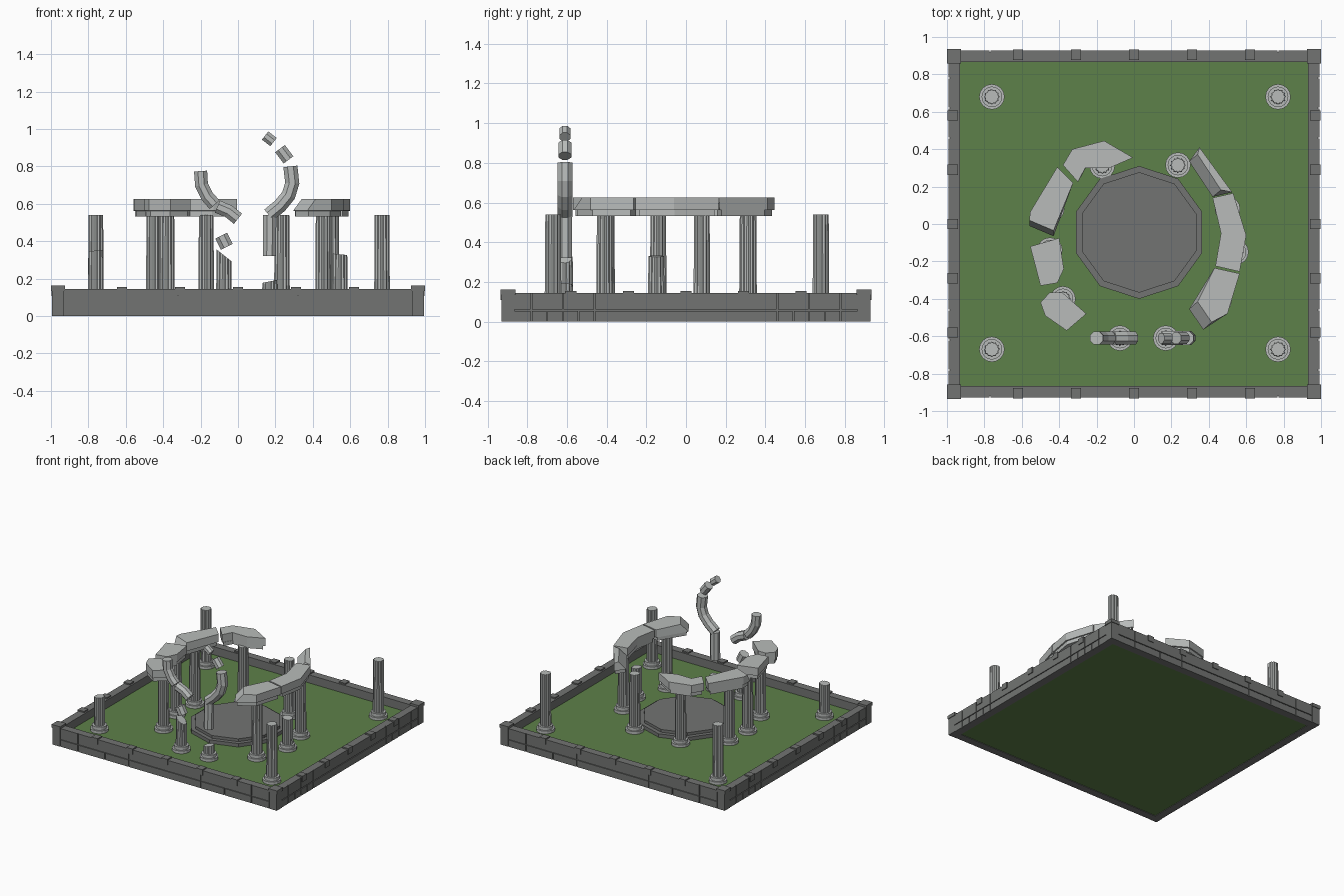
import bpy, bmesh, math
from mathutils import Vector, Matrix

cube = bpy.data.objects.get("Cube")
if cube:
    bpy.data.objects.remove(cube)


def material(name, rgb):
    m = bpy.data.materials.new(name)
    m.use_nodes = True
    m.diffuse_color = (*rgb, 1)
    bsdf = next(n for n in m.node_tree.nodes if n.type == 'BSDF_PRINCIPLED')
    bsdf.inputs["Base Color"].default_value = (*rgb, 1)
    return m


STONE = material("pale stone", (0.48, 0.50, 0.49))
WALL = material("dark stone", (0.17, 0.175, 0.17))
GRASS = material("grass green", (0.11, 0.22, 0.067))
GROUND = 0.08


def finish(name, bm, mat):
    bmesh.ops.recalc_face_normals(bm, faces=bm.faces[:])
    me = bpy.data.meshes.new(name)
    bm.to_mesh(me)
    bm.free()
    me.materials.append(mat)
    ob = bpy.data.objects.new(name, me)
    bpy.context.collection.objects.link(ob)
    return ob


def add_box(bm, lo, hi):
    lo, hi = Vector(lo), Vector(hi)
    mat = Matrix.Translation((lo + hi) / 2) @ Matrix.Diagonal((*(hi - lo), 1))
    bmesh.ops.create_cube(bm, size=1, matrix=mat)


def add_loft(bm, rings):
    """Skin a stack of equal-length point rings and cap both ends."""
    loops = [[bm.verts.new(p) for p in ring] for ring in rings]
    n = len(loops[0])
    for a, b in zip(loops, loops[1:]):
        for i in range(n):
            j = (i + 1) % n
            bm.faces.new((a[i], a[j], b[j], b[i]))
    bm.faces.new(loops[0][::-1])
    bm.faces.new(loops[-1])


def circle(x, y, z, r, n, inner=1.0, tilt=0.0, start=0.0):
    """Ring of points; 'inner' makes flutes and 'tilt' slants it."""
    pts = []
    for i in range(n):
        a = start + math.tau * i / n
        s = r * (inner if i % 2 else 1)
        dx, dy = s * math.cos(a), s * math.sin(a)
        pts.append((x + dx, y + dy, z + tilt * dx))
    return pts


# Ground slab
bm = bmesh.new()
add_box(bm, (-0.975, -0.91, 0.004), (0.975, 0.91, GROUND))
finish("grass_ground", bm, GRASS)


# Perimeter wall: a solid core faced with two courses of blocks
def wall(name, half, outer, along_x, side, seams):
    bm = bmesh.new()

    def put(a0, a1, d0, d1, z0, z1):
        d0, d1 = sorted((d0 * side, d1 * side))
        if along_x:
            add_box(bm, (a0, d0, z0), (a1, d1, z1))
        else:
            add_box(bm, (d0, a0, z0), (d1, a1, z1))

    put(-half, half, outer - 0.062, outer - 0.008, 0, 0.145)
    for z0, z1, cuts in ((0, 0.054, seams), (0.06, 0.145, seams[::2])):
        edges = sorted([-half, half] + list(cuts) + [-c for c in cuts])
        for a, b in zip(edges, edges[1:]):
            put(a + 0.003, b - 0.003, outer - 0.009, outer, z0, z1)
    # clamps over the top edge
    for k in range(-2, 3):
        c = k * half / 3
        put(c - 0.027, c + 0.027, outer - 0.05, outer + 0.006, 0.108, 0.155)
    finish(name, bm, WALL)


for side, tag in ((-1, "front"), (1, "back")):
    wall(tag + "_wall", 0.93, 0.928, True, side, (0.32, 0.53, 0.77))
for side, tag in ((-1, "right"), (1, "left")):
    wall(tag + "_wall", 0.87, 0.992, False, side, (0.46, 0.54, 0.62, 0.70, 0.78))

bm = bmesh.new()
for sx in (-1, 1):
    for sy in (-1, 1):
        for h, z0, z1 in ((0.033, 0, 0.135), (0.038, 0.135, 0.162)):
            cx, cy = sx * 0.962, sy * 0.897
            add_box(bm, (cx - h, cy - h, z0), (cx + h, cy + h, z1))
finish("corner_posts", bm, WALL)

# Ten-sided stepped platform
bm = bmesh.new()
for r, z0, z1 in ((0.355, GROUND - 0.01, 0.108), (0.322, 0.1, 0.13)):
    add_loft(bm, [circle(0.027, -0.045, z, r, 10, start=math.pi / 2) for z in (z0, z1)])
finish("central_platform", bm, WALL)


# Fluted columns on stepped round bases
def column(name, x, y, top, tilt=0.0):
    bm = bmesh.new()
    for r, z0, z1 in ((0.068, GROUND - 0.005, 0.102), (0.055, 0.1, 0.127)):
        add_loft(bm, [circle(x, y, z, r, 16) for z in (z0, z1)])
    add_loft(bm, [circle(x, y, 0.12, 0.042, 24, 0.87),
                  circle(x, y, top, 0.039, 24, 0.87, tilt)])
    finish(name, bm, STONE)


for name, x, y, top, tilt in (
        ("front_right_corner", -0.76, -0.67, 0.35, 0.1),
        ("front_left_corner", 0.77, -0.67, 0.54, 0),
        ("back_right_corner", -0.76, 0.68, 0.54, 0),
        ("back_left_corner", 0.77, 0.68, 0.54, 0),
        ("ring_back_right", -0.17, 0.31, 0.54, 0),
        ("ring_back_left", 0.235, 0.315, 0.54, 0),
        ("ring_right_rear", -0.44, 0.08, 0.54, 0),
        ("ring_right_middle", -0.45, -0.14, 0.54, 0),
        ("ring_right_front", -0.38, -0.40, 0.54, 0),
        ("ring_left_rear", 0.50, 0.08, 0.54, 0),
        ("ring_left_broken", 0.545, -0.15, 0.33, -0.1),
        ("ring_left_front", 0.455, -0.41, 0.54, 0),
        ("arch_right_broken", -0.075, -0.61, 0.325, -0.8),
        ("arch_left_stub", 0.17, -0.61, 0.185, 0.2)):
    column(name + "_column", x, y, top, tilt)


# Entablature blocks: narrow lower tier, wide upper tier
def block(name, pts, slanted=(), shift=(0, 0)):
    cx = sum(p[0] for p in pts) / len(pts)
    cy = sum(p[1] for p in pts) / len(pts)

    def ring(z, s, move=0.0):
        out = []
        for i, (x, y) in enumerate(pts):
            k = move if i in slanted else 0
            out.append((cx + (x - cx) * s + shift[0] * k,
                        cy + (y - cy) * s + shift[1] * k, z))
        return out

    bm = bmesh.new()
    add_loft(bm, [ring(0.532, 0.9), ring(0.562, 0.9),
                  ring(0.563, 1), ring(0.625, 1, 1.0)])
    finish(name, bm, STONE)


block("left_rear_lintel", [(0.295, 0.335), (0.35, 0.41), (0.525, 0.17), (0.42, 0.145)],
      (0, 3), (0.045, 0.037))
block("left_middle_lintel", [(0.42, 0.14), (0.53, 0.165), (0.60, -0.06),
                             (0.565, -0.255), (0.435, -0.225), (0.465, -0.05)])
block("left_front_lintel", [(0.565, -0.265), (0.5, -0.48), (0.37, -0.565),
                            (0.295, -0.455), (0.43, -0.235)], (2, 3), (0.045, 0.04))
block("back_lintel", [(-0.38, 0.315), (-0.33, 0.40), (-0.16, 0.445), (-0.005, 0.355),
                      (-0.13, 0.30), (-0.26, 0.30), (-0.30, 0.225)])
block("right_rear_lintel", [(-0.41, 0.305), (-0.325, 0.22), (-0.43, -0.065),
                            (-0.56, -0.01), (-0.555, 0.065)], (2, 3), (0, 0.03))
block("right_middle_lintel", [(-0.555, -0.12), (-0.40, -0.075), (-0.375, -0.24),
                              (-0.41, -0.315), (-0.50, -0.33)])
block("right_front_lintel", [(-0.45, -0.365), (-0.385, -0.365), (-0.255, -0.48),
                             (-0.36, -0.57), (-0.475, -0.49), (-0.5, -0.42)])


# Broken arch: faceted stone tubes in the plane of the front columns
def arch_piece(name, path, r=0.038, sides=8):
    path = [Vector((x, -0.61, z)) for x, z in path]
    rings = []
    for i, p in enumerate(path):
        t = (path[min(i + 1, len(path) - 1)] - path[max(i - 1, 0)]).normalized()
        across = Vector((-t.z, 0, t.x))
        rings.append([p + across * r * math.cos(a) + Vector((0, r * math.sin(a), 0))
                      for a in (math.tau * (k + 0.5) / sides for k in range(sides))])
    bm = bmesh.new()
    add_loft(bm, rings)
    finish(name, bm, STONE)


arch_piece("arch_right_upper", [(-0.20, 0.775), (-0.195, 0.70), (-0.165, 0.64), (-0.125, 0.595)])
arch_piece("arch_right_lower", [(-0.11, 0.585), (-0.05, 0.56), (0.0, 0.52)])
arch_piece("arch_right_fragment", [(-0.09, 0.43), (-0.06, 0.37)])
arch_piece("arch_left_shaft", [(0.168, 0.32), (0.17, 0.54)])
arch_piece("arch_left_curve", [(0.165, 0.54), (0.225, 0.59), (0.27, 0.645),
                               (0.29, 0.71), (0.28, 0.80)], 0.041)
arch_piece("arch_left_fragment", [(0.27, 0.835), (0.225, 0.895)], 0.035)
arch_piece("arch_top_fragment", [(0.19, 0.93), (0.145, 0.965)], 0.03)
